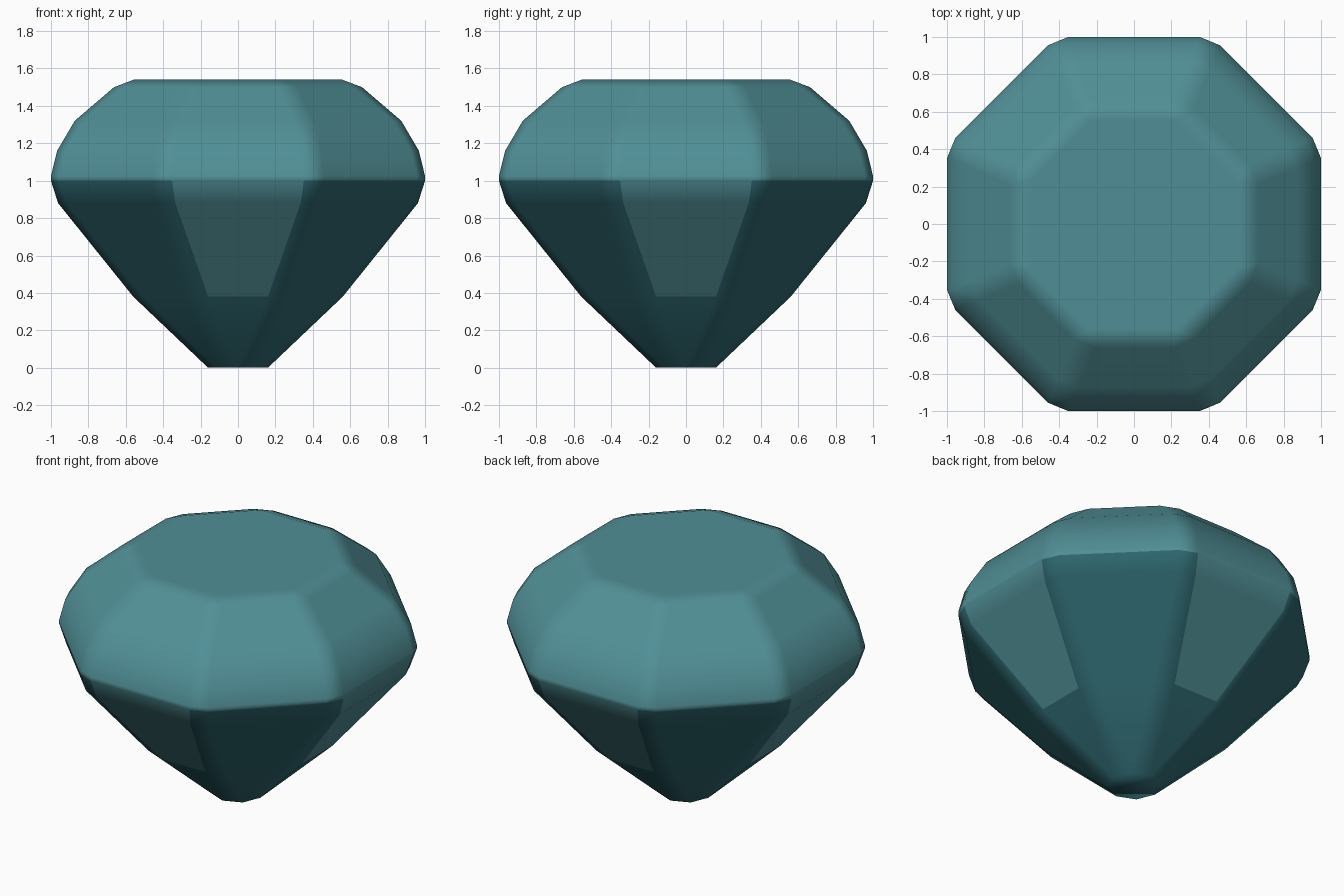
import bpy, bmesh, math

if "Cube" in bpy.data.objects:
    bpy.data.objects.remove(bpy.data.objects["Cube"])


def material(name, rgb):
    m = bpy.data.materials.new(name)
    m.diffuse_color = (*rgb, 1)
    m.use_nodes = True
    m.node_tree.nodes["Principled BSDF"].inputs["Base Color"].default_value = m.diffuse_color
    return m


T = math.tan(math.pi / 8)
# Cut profile: (height, distance of facet from axis, half width of facet)
RINGS = [
    (0.00, 0.160, 0.0),          # small base, facets run to points
    (0.38, 0.560, 0.160),        # lower break
    (0.88, 0.962, 0.335),        # under the girdle
    (1.00, 1.000, 0.352),        # girdle colour line
    (1.025, 1.000, 0.352),
    (1.16, 0.967, 0.338),        # crown
    (1.32, 0.873, 0.300),
    (1.50, 0.663, 0.210),
    (1.54, 0.557, 0.557 * T),    # flat table, plain octagon
]


def ring(bm, z, a, hw):
    """Octagon with cut corners: two points per facet."""
    pts = []
    for k in range(8):
        t = k * math.pi / 4
        c, s = math.cos(t), math.sin(t)
        for w in (-hw, hw):
            pts.append(bm.verts.new((a * c - w * s, a * s + w * c, z)))
    return pts


bm = bmesh.new()
rows = [ring(bm, *r) for r in RINGS]

# Walls: even segments are facets, odd segments are the corner chamfers
for i in range(len(rows) - 1):
    lo, hi = rows[i], rows[i + 1]
    for j in range(16):
        n = (j + 1) % 16
        f = bm.faces.new((lo[j], lo[n], hi[n], hi[j]))
        straight_facet = j % 4 == 0
        below_girdle = i < 3
        # Dark lower part, except the front, back and side panels
        f.material_index = int(below_girdle and not (straight_facet and i > 0))

# Table and base
bm.faces.new(rows[-1])
bm.faces.new(rows[0][::-1]).material_index = 1

bmesh.ops.remove_doubles(bm, verts=bm.verts, dist=1e-4)
bmesh.ops.recalc_face_normals(bm, faces=bm.faces)
for f in bm.faces:
    f.smooth = True

mesh = bpy.data.meshes.new("gem")
bm.to_mesh(mesh)
bm.free()
gem = bpy.data.objects.new("gem", mesh)
bpy.context.collection.objects.link(gem)
mesh.materials.append(material("teal", (0.08, 0.275, 0.305)))
mesh.materials.append(material("dark teal", (0.028, 0.14, 0.165)))

# Flat facets with softly shaded chamfers
wn = gem.modifiers.new("facet_shading", 'WEIGHTED_NORMAL')
wn.weight = 100
